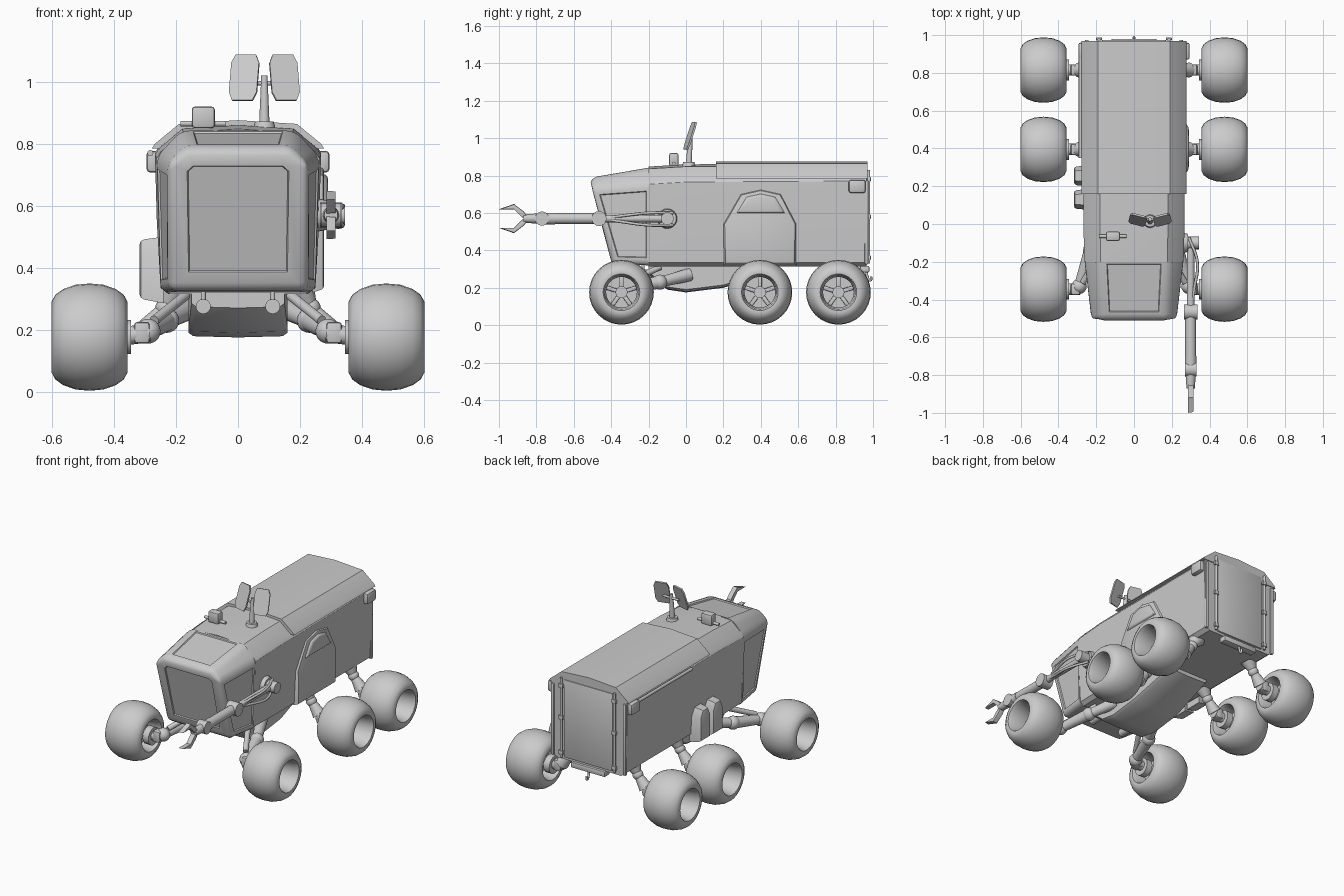
import bpy, bmesh, math
from mathutils import Vector, Matrix

if "Cube" in bpy.data.objects:
    bpy.data.objects.remove(bpy.data.objects["Cube"], do_unlink=True)


def finish(name, bm, angle=35):
    bmesh.ops.recalc_face_normals(bm, faces=bm.faces)
    mesh = bpy.data.meshes.new(name)
    bm.to_mesh(mesh)
    bm.free()
    ob = bpy.data.objects.new(name, mesh)
    bpy.context.collection.objects.link(ob)
    bpy.ops.object.select_all(action='DESELECT')
    ob.select_set(True)
    bpy.context.view_layer.objects.active = ob
    bpy.ops.object.shade_smooth_by_angle(angle=math.radians(angle))
    return ob


def loft(rings):
    """Skin closed rings of equal length and cap both ends."""
    bm = bmesh.new()
    vs = [[bm.verts.new(p) for p in r] for r in rings]
    n = len(vs[0])
    for a, b in zip(vs, vs[1:]):
        for i in range(n):
            bm.faces.new((a[i], a[(i + 1) % n], b[(i + 1) % n], b[i]))
    bm.faces.new(vs[0])
    bm.faces.new(vs[-1])
    bmesh.ops.recalc_face_normals(bm, faces=bm.faces)
    return bm


def mirrored(half):
    """Half outline of (x, y, z), completed across x = 0."""
    return half + [(-x, y, z) for x, y, z in reversed(half) if x > 0]


def box(name, center, size, bevel=0.006, rot=(0, 0, 0)):
    bm = bmesh.new()
    bmesh.ops.create_cube(bm, size=1)
    bmesh.ops.scale(bm, vec=size, verts=bm.verts)
    if bevel:
        bmesh.ops.bevel(bm, geom=bm.edges[:], offset=bevel, segments=2, affect='EDGES', profile=0.5)
    ob = finish(name, bm)
    ob.location = center
    ob.rotation_euler = rot
    return ob


def rod(name, a, b, r1, r2=None, seg=16):
    a, b = Vector(a), Vector(b)
    d = b - a
    bm = bmesh.new()
    mat = Matrix.Translation((a + b) / 2) @ d.to_track_quat('Z', 'Y').to_matrix().to_4x4()
    bmesh.ops.create_cone(bm, cap_ends=True, segments=seg, radius1=r1,
                          radius2=r1 if r2 is None else r2, depth=d.length, matrix=mat)
    return finish(name, bm)


def ball(name, c, r):
    bm = bmesh.new()
    bmesh.ops.create_uvsphere(bm, u_segments=16, v_segments=10, radius=r,
                              matrix=Matrix.Translation(c))
    return finish(name, bm)


def pipe(name, pts, r):
    cu = bpy.data.curves.new(name, 'CURVE')
    cu.dimensions = '3D'
    cu.bevel_depth, cu.bevel_resolution, cu.use_fill_caps = r, 2, True
    sp = cu.splines.new('BEZIER')
    sp.bezier_points.add(len(pts) - 1)
    for bp, p in zip(sp.bezier_points, pts):
        bp.co = p
        bp.handle_left_type = bp.handle_right_type = 'AUTO'
    cu.resolution_u = 6
    ob = bpy.data.objects.new(name, cu)
    bpy.context.collection.objects.link(ob)
    return ob


def slab(name, outline, x0, x1, shrink=1.0, bevel=0.008):
    """Side-on (y, z) outline pushed out along x, outer end scaled by shrink."""
    cy = sum(p[0] for p in outline) / len(outline)
    cz = sum(p[1] for p in outline) / len(outline)
    outer = [(x1, cy + (y - cy) * shrink, cz + (z - cz) * shrink) for y, z in outline]
    bm = loft([[(x0, y, z) for y, z in outline], outer])
    edges = [e for e in bm.edges if all(abs(v.co.x - x1) < 1e-5 for v in e.verts)]
    bmesh.ops.bevel(bm, geom=edges, offset=bevel, segments=2, affect='EDGES', profile=0.5)
    return finish(name, bm)


# Main hull
def section(y, w, roof):
    return mirrored([(0.225 * w, y, 0.315), (0.25 * w, y, 0.335), (0.262 * w, y, 0.55),
                     (0.268 * w, y, roof - 0.095), (0.255 * w, y, roof - 0.075),
                     (0.18 * w, y, roof - 0.012), (0, y, roof)])


finish("hull", loft([section(-0.2, 0.98, 0.848), section(0, 1, 0.86), section(0.965, 1, 0.866)]), 30)

# Cab with recessed windows on front, sides and roof
nose = mirrored([(0.222, -0.395, 0.325), (0.225, -0.515, 0.735), (0.17, -0.505, 0.79)])
neck = mirrored([(0.25, -0.2, 0.32), (0.262, -0.2, 0.758), (0.185, -0.2, 0.842)])
bm = loft([nose, neck])
edges = [e for e in bm.edges if any(v.co.y < -0.3 for v in e.verts)]
bmesh.ops.bevel(bm, geom=edges, offset=0.028, segments=3, affect='EDGES', profile=0.5)
bm.normal_update()
panes = [f for f in bm.faces if f.calc_area() > 0.04
         and (f.normal.y < -0.7 or abs(f.normal.x) > 0.8 or f.normal.z > 0.8)]
front = [f for f in panes if f.normal.y < -0.7]
bmesh.ops.inset_region(bm, faces=front, thickness=0.035, use_even_offset=True)
bmesh.ops.inset_individual(bm, faces=[f for f in panes if f not in front], thickness=0.012,
                           use_even_offset=True)
bmesh.ops.inset_individual(bm, faces=panes, thickness=0.004, depth=-0.006, use_even_offset=True)
finish("cab", bm, 40)

# Roof cover
cover = [(0.278, 0.785), (0.268, 0.8), (0.19, 0.864), (0, 0.876)]
finish("roof_cover", loft([mirrored([(x, y, z) for x, z in cover]) for y in (0.16, 0.97)]), 30)

# Belly tub
belly = []
for y, w, low in ((-0.2, 0.15, 0.27), (-0.1, 0.16, 0.19), (0, 0.16, 0.175),
                  (0.2, 0.16, 0.2), (0.5, 0.14, 0.29)):
    belly.append(mirrored([(w, y, 0.335), (w, y, low + 0.015), (w * 0.9, y, low + 0.004), (0, y, low)]))
finish("belly_tub", loft(belly), 40)

# Side hatch with hood
slab("side_hatch", [(0.2, 0.32), (0.195, 0.54), (0.29, 0.705), (0.4, 0.73), (0.51, 0.705),
                    (0.595, 0.54), (0.59, 0.32)], 0.24, 0.277, 0.95)
slab("hatch_hood", [(0.25, 0.59), (0.31, 0.69), (0.4, 0.71), (0.49, 0.69), (0.55, 0.59)],
     0.26, 0.29, 0.75)

# Side canisters
for y in (0.13, 0.255):
    slab("side_canister", [(y - 0.055, 0.285), (y - 0.055, 0.45), (y - 0.03, 0.5), (y + 0.03, 0.5),
                           (y + 0.055, 0.45), (y + 0.055, 0.285)], -0.24, -0.318, 0.88, 0.015)
pipe("side_rail", [(-0.283, 0.35, 0.77), (-0.283, 0.88, 0.77)], 0.01)

# Rear door, frame rails, lamps and tow hook
box("rear_door", (0, 0.965, 0.575), (0.34, 0.02, 0.49))
box("rear_sill", (0, 0.955, 0.3), (0.24, 0.05, 0.035))
for s in (-1, 1):
    rod("rear_rail", (s * 0.185, 0.977, 0.33), (s * 0.185, 0.977, 0.83), 0.008)
    box("rear_edge_frame", (s * 0.25, 0.965, 0.55), (0.02, 0.02, 0.45))
    box("rear_lamp", (s * 0.275, 0.915, 0.742), (0.04, 0.09, 0.07), 0.012)
    for z in (0.36, 0.58, 0.78):
        box("rear_hinge", (s * 0.185, 0.98, z), (0.03, 0.016, 0.025), 0.003)
    rod("front_lamp", (s * 0.112, -0.25, 0.275), (s * 0.112, -0.16, 0.275), 0.024)
    rod("lamp_bracket", (s * 0.112, -0.23, 0.27), (s * 0.112, -0.23, 0.34), 0.008)
pipe("tow_hook", [(0, 0.965, 0.3), (0, 0.97, 0.26), (0, 0.985, 0.24), (0, 0.99, 0.26)], 0.007)

# Wheels and hubs
tyre_half = [(0.0, 0.173), (0.045, 0.169), (0.085, 0.155), (0.11, 0.137), (0.122, 0.115),
             (0.12, 0.098), (0.1, 0.09), (0.03, 0.082)]
tyre = tyre_half + [(-x, r) for x, r in reversed(tyre_half[1:])]
WHEEL_X, WHEEL_Z = 0.479, 0.176


def wheel(name, s, y):
    c = Vector((s * WHEEL_X, y, WHEEL_Z))
    bm = bmesh.new()
    vs = [bm.verts.new(c + Vector((x, 0, r))) for x, r in tyre]
    loop = [bm.edges.new((vs[i], vs[(i + 1) % len(vs)])) for i in range(len(vs))]
    bmesh.ops.spin(bm, geom=vs + loop, cent=c, axis=(1, 0, 0), angle=math.tau, steps=32)
    bmesh.ops.remove_doubles(bm, verts=bm.verts, dist=1e-4)
    finish(name + "_tyre", bm, 40)
    at = lambda x: (s * x, y, WHEEL_Z)
    rod(name + "_disc", at(0.445), at(0.46), 0.085, seg=32)
    rod(name + "_hub", at(0.38), at(0.505), 0.032)
    rod(name + "_brake", at(0.345), at(0.385), 0.055)
    for k in range(5):
        a = k * math.tau / 5
        mid = c + Vector((-s * 0.01, 0.055 * math.sin(a), 0.055 * math.cos(a)))
        box(name + "_spoke", mid, (0.03, 0.022, 0.065), 0.004, (-a, 0, 0))


def chain(name, pts, r):
    """Jointed link with a ball at each knuckle."""
    for a, b in zip(pts, pts[1:]):
        rod(name + "_link", a, b, r, r * 0.8)
        ball(name + "_joint", b, r * 1.15)


for s, side in ((1, "left"), (-1, "right")):
    for y, row in ((-0.345, "front"), (0.395, "middle"), (0.815, "rear")):
        wheel(f"{side}_{row}_wheel", s, y)
        rod(f"{side}_{row}_axle", (s * 0.285, y, 0.19), (s * 0.36, y, 0.18), 0.03)
        box(f"{side}_{row}_knuckle", (s * 0.31, y, 0.19), (0.05, 0.06, 0.07), 0.01)
        if row != "front":
            # Hourglass struts under the hull
            rod("strut_top", (s * 0.2, y, 0.33), (s * 0.235, y, 0.27), 0.05, 0.022)
            rod("strut_bottom", (s * 0.235, y, 0.27), (s * 0.29, y, 0.2), 0.022, 0.04)
            ball("strut_joint", (s * 0.235, y, 0.27), 0.032)
    chain(f"{side}_front_arm", [(s * 0.15, 0.02, 0.27), (s * 0.23, -0.14, 0.23),
                                (s * 0.29, -0.33, 0.195)], 0.035)
    rod(f"{side}_front_damper", (s * 0.17, -0.14, 0.31), (s * 0.27, -0.31, 0.23), 0.016)

# Manipulator arm
AX, AZ = 0.3, 0.57
rod("shoulder_plate", (0.25, -0.1, AZ), (0.285, -0.1, AZ), 0.055, 0.048, 24)
rod("shoulder_pivot", (0.28, -0.1, AZ), (0.345, -0.1, AZ), 0.034)
rod("upper_arm", (AX, -0.1, AZ), (AX, -0.47, AZ), 0.02)
for dz in (-0.035, 0.03):
    pipe("arm_hose", [(0.29, -0.07, AZ + dz), (0.335, -0.2, AZ + dz), (0.32, -0.34, AZ + dz / 2),
                      (AX, -0.45, AZ)], 0.008)
rod("elbow", (AX - 0.035, -0.465, AZ), (AX + 0.035, -0.465, AZ), 0.04, seg=20)
rod("forearm", (AX, -0.47, AZ), (AX, -0.7, AZ), 0.029)
rod("forearm_sleeve", (AX, -0.7, AZ), (AX, -0.79, AZ), 0.031)
rod("wrist", (AX - 0.03, -0.77, AZ), (AX + 0.03, -0.77, AZ), 0.038)
rod("claw_base", (AX, -0.78, AZ), (AX, -0.87, AZ), 0.028, 0.022)
for s in (-1, 1):
    slab("claw_finger", [(-0.84, AZ + s * 0.005), (-0.87, AZ + s * 0.04), (-0.92, AZ + s * 0.078),
                         (-1.0, AZ + s * 0.05), (-0.92, AZ + s * 0.05), (-0.875, AZ + s * 0.005)],
         AX - 0.015, AX + 0.015, 0.95, 0.002)

# Twin-panel antenna
rod("antenna_foot", (0.085, 0.015, 0.85), (0.085, 0.015, 0.872), 0.036, 0.03, 20)
rod("antenna_mast", (0.085, 0.015, 0.86), (0.085, 0.025, 1.02), 0.017, 0.01)
rod("antenna_crossbar", (0.03, 0.025, 0.995), (0.14, 0.025, 0.995), 0.007)
for s in (-1, 1):
    bm = loft([[(x, y, z) for x, z in ((-0.034, -0.077), (-0.046, -0.05), (-0.046, 0.05), (-0.034, 0.077),
                                       (0.034, 0.077), (0.046, 0.05), (0.046, -0.05), (0.034, -0.077))]
               for y in (-0.005, 0.005)])
    dish = finish("antenna_panel", bm)
    dish.location = (0.085 + s * 0.065, 0.022, 1.013)
    dish.rotation_euler = (-0.32, 0, s * 0.25)

# Roof camera
box("roof_camera", (-0.112, -0.065, 0.885), (0.074, 0.05, 0.07), 0.01)
rod("camera_bar", (-0.185, -0.065, 0.865), (-0.04, -0.065, 0.865), 0.009)
